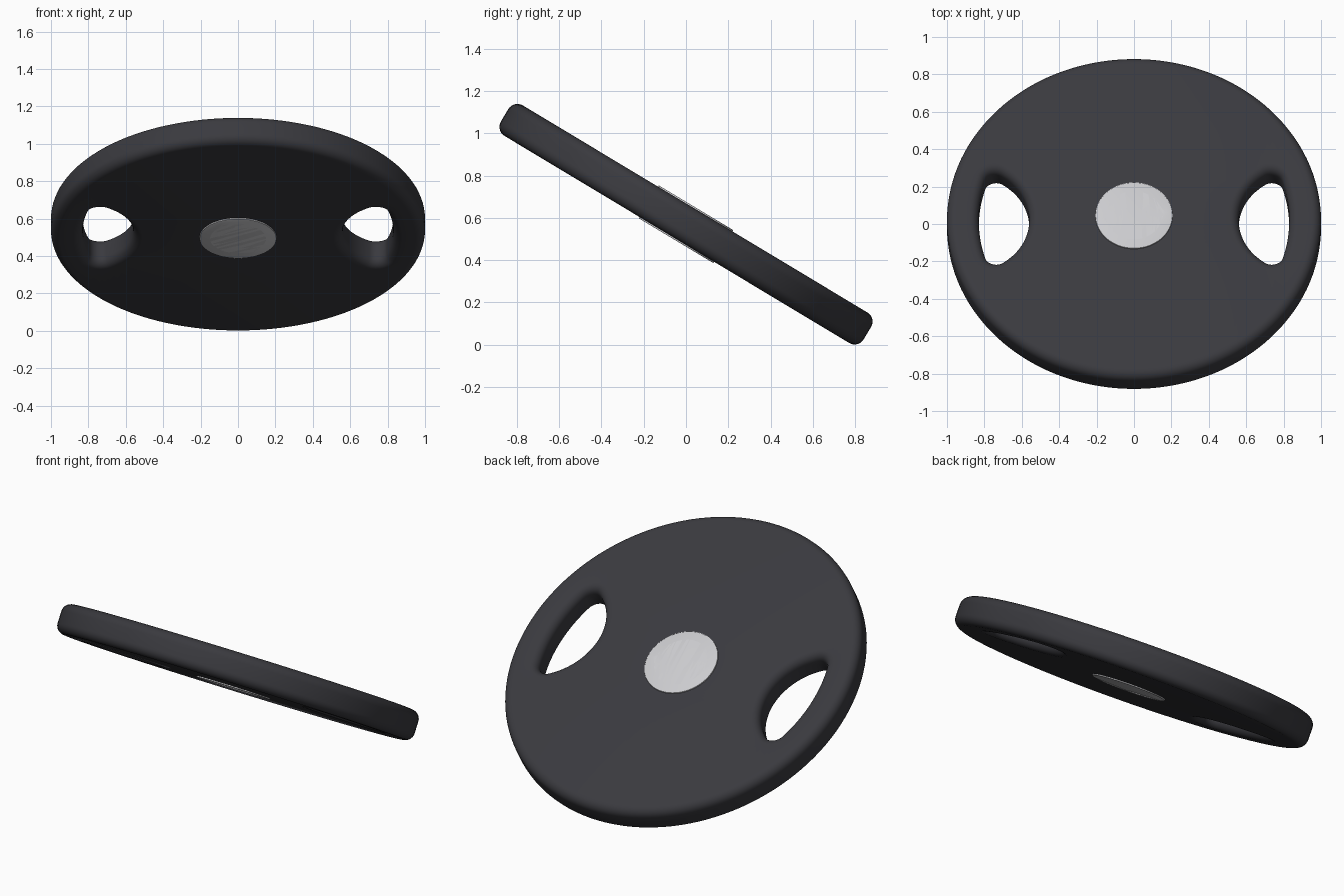
import bpy, bmesh, math
from mathutils import Matrix

if "Cube" in bpy.data.objects:
    bpy.data.objects.remove(bpy.data.objects["Cube"])

TILT = Matrix.Translation((0, 0, 0.57)) @ Matrix.Rotation(math.radians(-31), 4, 'X')
HALF, FILLET = 0.084, 0.05


def material(name, rgb):
    m = bpy.data.materials.new(name)
    m.diffuse_color = (*rgb, 1)
    m.use_nodes = True
    m.node_tree.nodes["Principled BSDF"].inputs["Base Color"].default_value = m.diffuse_color
    return m


def arc(cx, cy, r, a0, a1, n):
    return [(cx + r * math.cos(a0 + (a1 - a0) * i / n),
             cy + r * math.sin(a0 + (a1 - a0) * i / n)) for i in range(n)]


def circle(r, n):
    return arc(0, 0, r, 0, 2 * math.pi, n)


# Handle slot: lens between two arcs with rounded tips, widened by d
def slot(d, side):
    cx, cy, inner_x = 0.737, 0.223, 0.89
    a = math.atan2(cy, cx)
    b = math.atan2(cy, cx - inner_x)
    pts = (arc(0, 0, 0.83 + d, -a, a, 16)
           + arc(cx, cy, 0.06 + d, a, b, 10)
           + arc(inner_x, 0, 0.33 + d, b, 2 * math.pi - b, 20)
           + arc(cx, -cy, 0.06 + d, -b, -a, 10))
    return [(x * side, y) for x, y in pts]


# Rounded edge section: (inset, height) pairs from bottom to top
def edge_section(half, r, n):
    top = [(r - r * math.cos(t), half - r + r * math.sin(t))
           for t in (math.pi / 2 * i / n for i in range(n + 1))]
    return [(d, -z) for d, z in reversed(top)] + top


def add_wall(bm, outline, section):
    """Sweep an outline through a section; return bottom and top edge loops."""
    rings = [[bm.verts.new((x, y, z)) for x, y in outline(d)] for d, z in section]
    n = len(rings[0])
    for lo, hi in zip(rings, rings[1:]):
        for i in range(n):
            j = (i + 1) % n
            bm.faces.new((lo[i], lo[j], hi[j], hi[i]))
    return [[bm.edges.get((r[i], r[(i + 1) % n])) for i in range(n)]
            for r in (rings[0], rings[-1])]


def finish(bm, name, mat, angle):
    bmesh.ops.recalc_face_normals(bm, faces=bm.faces[:])
    me = bpy.data.meshes.new(name)
    bm.to_mesh(me)
    bm.free()
    me.materials.append(mat)
    ob = bpy.data.objects.new(name, me)
    ob.matrix_world = TILT
    bpy.context.collection.objects.link(ob)
    bpy.ops.object.select_all(action='DESELECT')
    ob.select_set(True)
    bpy.context.view_layer.objects.active = ob
    bpy.ops.object.shade_smooth_by_angle(angle=math.radians(angle))


rubber = material("dark_rubber", (0.042, 0.042, 0.049))
steel = material("light_steel", (0.60, 0.60, 0.62))

# Plate body: rim, two handle slots and centre bore, capped on both faces
bm = bmesh.new()
rounded = edge_section(HALF, FILLET, 7)
walls = [
    add_wall(bm, lambda d: circle(1 - d, 128), rounded),
    add_wall(bm, lambda d: slot(d, 1), rounded),
    add_wall(bm, lambda d: slot(d, -1), rounded),
    add_wall(bm, lambda d: circle(0.2, 64), [(0, -HALF), (0, HALF)]),
]
for level, normal in ((0, (0, 0, -1)), (1, (0, 0, 1))):
    edges = [e for w in walls for e in w[level]]
    bmesh.ops.triangle_fill(bm, edges=edges, use_beauty=True, normal=normal)
finish(bm, "weight_plate", rubber, 40)

# Hub sleeve: a ring standing slightly proud of both faces
bm = bmesh.new()
H = 0.091
outer = add_wall(bm, lambda d: circle(0.206 - d, 64), edge_section(H, 0.003, 2))
inner = add_wall(bm, lambda d: circle(0.147 + d, 64), edge_section(H, 0.003, 2))
for level in (0, 1):
    bmesh.ops.bridge_loops(bm, edges=outer[level] + inner[level])
finish(bm, "hub_sleeve", steel, 30)
